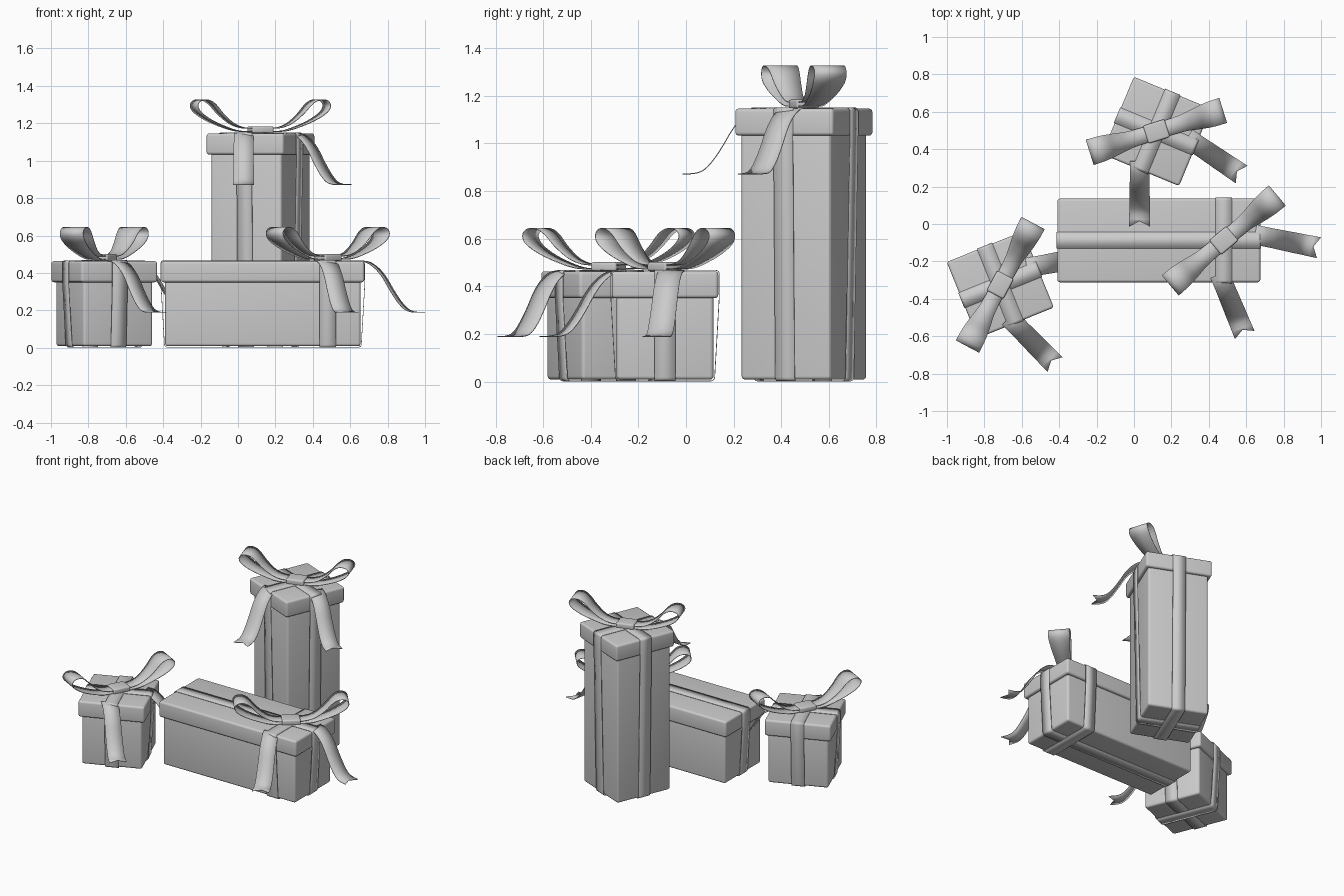
import bpy, bmesh
from math import radians
from mathutils import Matrix, Vector

if "Cube" in bpy.data.objects:
    bpy.data.objects.remove(bpy.data.objects["Cube"])


def finish(name, bm, matrix, thickness=0):
    bmesh.ops.recalc_face_normals(bm, faces=bm.faces)
    mesh = bpy.data.meshes.new(name)
    bm.to_mesh(mesh)
    bm.free()
    mesh.transform(matrix)
    ob = bpy.data.objects.new(name, mesh)
    bpy.context.collection.objects.link(ob)
    if thickness:
        m = ob.modifiers.new("thickness", 'SOLIDIFY')
        m.thickness = thickness
        m.offset = 0
    bpy.ops.object.select_all(action='DESELECT')
    ob.select_set(True)
    bpy.context.view_layer.objects.active = ob
    bpy.ops.object.shade_smooth_by_angle(angle=radians(40))
    return ob


def rounded_box(name, size, z0, z1, matrix, r):
    bm = bmesh.new()
    bmesh.ops.create_cube(bm, size=1)
    bmesh.ops.scale(bm, vec=(size[0], size[1], z1 - z0), verts=bm.verts)
    bmesh.ops.translate(bm, vec=(0, 0, (z0 + z1) / 2), verts=bm.verts)
    bmesh.ops.bevel(bm, geom=bm.edges[:], offset=r, segments=4, profile=0.5, affect='EDGES')
    return finish(name, bm, matrix)


def strap(name, lid_half, body_half, shift, top, lid_z, matrix, lift):
    # closed band: over the lid, tapering from lid rim to the base
    a, b = lid_half + lift, body_half + lift
    pts = [(a, top + lift), (a, lid_z), (b, 0.006 - lift), (-b, 0.006 - lift), (-a, lid_z), (-a, top + lift)]
    bm = bmesh.new()
    rows = [[bm.verts.new((u, shift + s * 0.044, z)) for s in (-1, 1)] for u, z in pts]
    for i, p in enumerate(rows):
        q = rows[(i + 1) % len(rows)]
        bm.faces.new((p[0], p[1], q[1], q[0]))
    corners = [bm.edges.get(rows[i]) for i in (0, 2, 3, 5)]
    bmesh.ops.bevel(bm, geom=corners, offset=0.015, segments=4, profile=0.5, affect='EDGES')
    return finish(name, bm, matrix, 0.003)


def smooth_path(pts, n=5):
    # Catmull-Rom through (distance, height, width) points
    p = [Vector(q) for q in pts]
    p = [2 * p[0] - p[1]] + p + [2 * p[-1] - p[-2]]
    out = []
    for i in range(1, len(p) - 2):
        a, b, c, d = p[i - 1:i + 3]
        for k in range(n):
            t = k / n
            out.append(0.5 * (2 * b + (c - a) * t + (2 * a - 5 * b + 4 * c - d) * t * t
                              + (3 * b - a - 3 * c + d) * t ** 3))
    return out + [p[-2]]


def ribbon(name, pts, matrix, notch=0):
    bm = bmesh.new()
    path = smooth_path(pts)
    rows = []
    for i, (u, z, w) in enumerate(path):
        cut = notch if i == len(path) - 1 else 0
        rows.append([bm.verts.new((u - (cut if s == 0 else 0), s * w / 2, z)) for s in (-1, 0, 1)])
    # drop rows the swallowtail notch would overlap
    if notch:
        end = path[-1][0]
        while path[len(rows) - 2][0] > end - notch - 0.005:
            for v in rows.pop(-2):
                bm.verts.remove(v)
    for p, q in zip(rows, rows[1:]):
        for k in (0, 1):
            bm.faces.new((p[k], p[k + 1], q[k + 1], q[k]))
    return finish(name, bm, matrix, 0.004)


LOOP = [(0.03, 0.010, 0.085), (0.13, 0.013, 0.09), (0.22, 0.040, 0.105), (0.30, 0.076, 0.125),
        (0.355, 0.115, 0.14), (0.372, 0.150, 0.14), (0.352, 0.176, 0.14), (0.31, 0.178, 0.138),
        (0.27, 0.155, 0.13), (0.22, 0.100, 0.115), (0.16, 0.052, 0.095), (0.10, 0.030, 0.088),
        (0.03, 0.026, 0.085)]
TAIL = [(0, 0.002, 0.105), (0.05, -0.006, 0.105), (0.10, -0.040, 0.105), (0.14, -0.088, 0.107),
        (0.18, -0.155, 0.108), (0.22, -0.215, 0.11), (0.26, -0.257, 0.11), (0.30, -0.272, 0.112),
        (0.35, -0.274, 0.113)]


def place(x, y, z, angle):
    return Matrix.Translation((x, y, z)) @ Matrix.Rotation(radians(angle), 4, 'Z')


def gift(name, x, y, angle, sx, sy, top, knot_x=0):
    m = place(x, y, 0, angle)
    lid_z = top - 0.113
    # box and lid
    rounded_box(name + "_box", (sx - 0.04, sy - 0.04), 0.008, top - 0.03, m, 0.015)
    rounded_box(name + "_lid", (sx, sy), lid_z, top, m, 0.014)
    # crossing straps
    strap(name + "_strap_long", sx / 2, sx / 2 - 0.02, 0, top, lid_z, m, 0.003)
    strap(name + "_strap_cross", sy / 2, sy / 2 - 0.02, -knot_x, top, lid_z,
          m @ Matrix.Rotation(radians(90), 4, 'Z'), 0.004)
    # bow: two loops, knot and two tails
    k = m @ Matrix.Translation((knot_x, 0, top))
    for side, turn in (("right", 40), ("left", 220)):
        ribbon(name + "_bow_loop_" + side, LOOP, k @ place(0, 0, 0, turn))
    rounded_box(name + "_bow_knot", (0.12, 0.10), 0.0, 0.038, k @ place(0, 0, 0, 40), 0.01)
    ribbon(name + "_bow_tail_right", TAIL, k @ place(0.166, 0.031, 0, -11.5), 0.03)
    ribbon(name + "_bow_tail_front", TAIL, k @ place(-0.022, -0.182, 0, -67.5), 0.03)


gift("long_gift", 0.133, -0.088, 0, 1.085, 0.447, 0.463, 0.347)
gift("small_gift", -0.715, -0.325, 22, 0.44, 0.44, 0.463)
gift("tall_gift", 0.12, 0.495, -22.5, 0.447, 0.447, 1.146)
